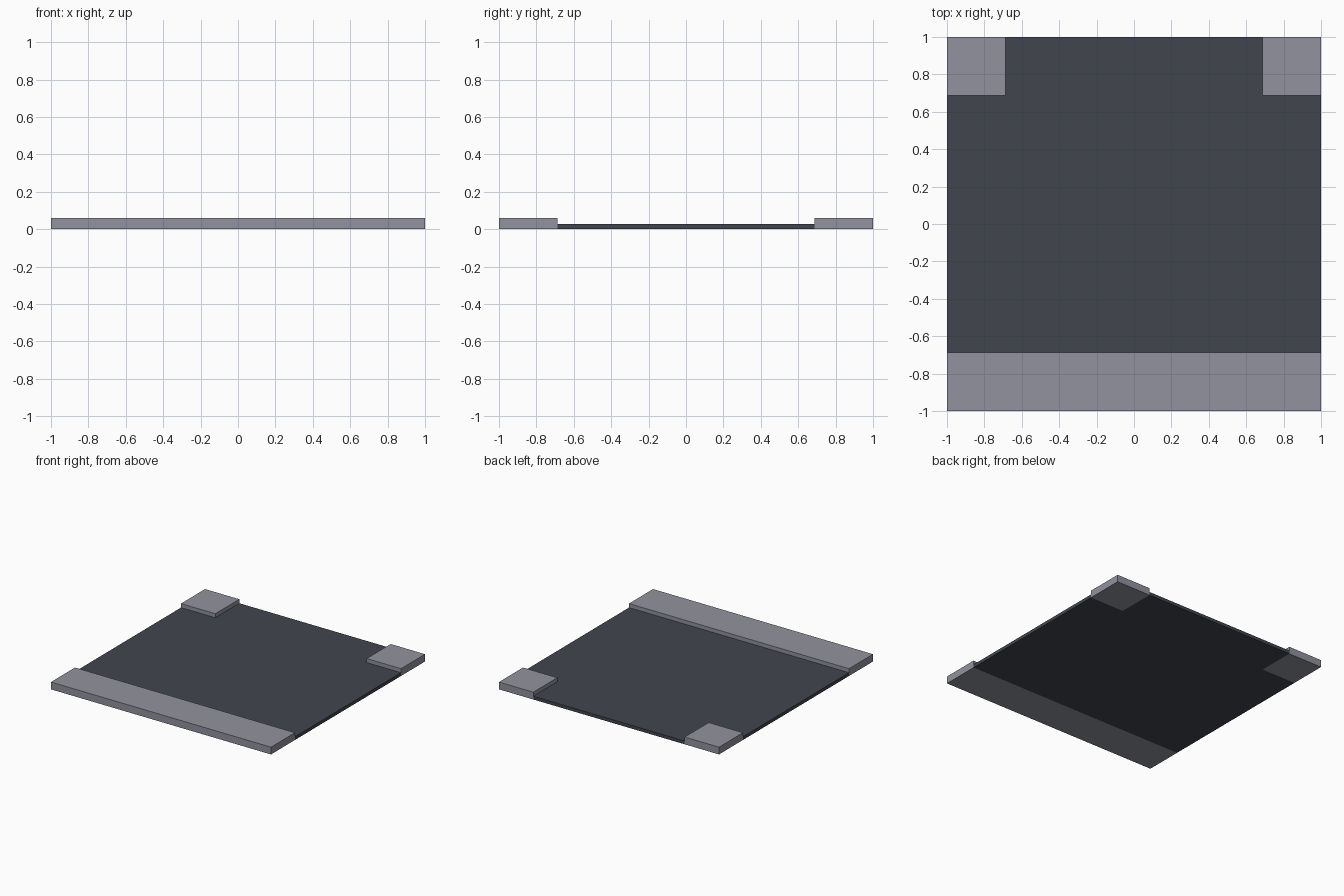
import bpy
import bmesh

if "Cube" in bpy.data.objects:
    bpy.data.objects.remove(bpy.data.objects["Cube"], do_unlink=True)

EDGE = 1.0       # half width of the tile
INNER = 0.688    # inner edge of the pavements
KERB_H = 0.06
ROAD_H = 0.027


def material(name, rgb):
    mat = bpy.data.materials.new(name)
    mat.use_nodes = True
    colour = (*rgb, 1.0)
    mat.diffuse_color = colour
    mat.node_tree.nodes["Principled BSDF"].inputs["Base Color"].default_value = colour
    return mat


def slab(name, outline, height, mat):
    """Extrude a flat outline up from the ground."""
    bm = bmesh.new()
    base = bm.faces.new([bm.verts.new((x, y, 0)) for x, y in outline])
    top = bmesh.ops.extrude_face_region(bm, geom=[base], use_keep_orig=True)
    verts = [g for g in top["geom"] if isinstance(g, bmesh.types.BMVert)]
    bmesh.ops.translate(bm, verts=verts, vec=(0, 0, height))
    bmesh.ops.recalc_face_normals(bm, faces=bm.faces)
    mesh = bpy.data.meshes.new(name)
    bm.to_mesh(mesh)
    bm.free()
    mesh.materials.append(mat)
    obj = bpy.data.objects.new(name, mesh)
    bpy.context.collection.objects.link(obj)
    return obj


def rectangle(x0, x1, y0, y1):
    return [(x0, y0), (x1, y0), (x1, y1), (x0, y1)]


asphalt = material("dark asphalt", (0.053, 0.060, 0.075))
concrete = material("grey concrete", (0.285, 0.29, 0.34))

# T-shaped road surface
right_half = [(EDGE, -INNER), (EDGE, INNER), (INNER, INNER), (INNER, EDGE)]
left_half = [(-x, y) for x, y in reversed(right_half)]
slab("road", right_half + left_half, ROAD_H, asphalt)

# Long pavement along the front, square corners at the back
slab("front_pavement", rectangle(-EDGE, EDGE, -EDGE, -INNER), KERB_H, concrete)
slab("left_corner_pavement", rectangle(INNER, EDGE, INNER, EDGE), KERB_H, concrete)
slab("right_corner_pavement", rectangle(-EDGE, -INNER, INNER, EDGE), KERB_H, concrete)
